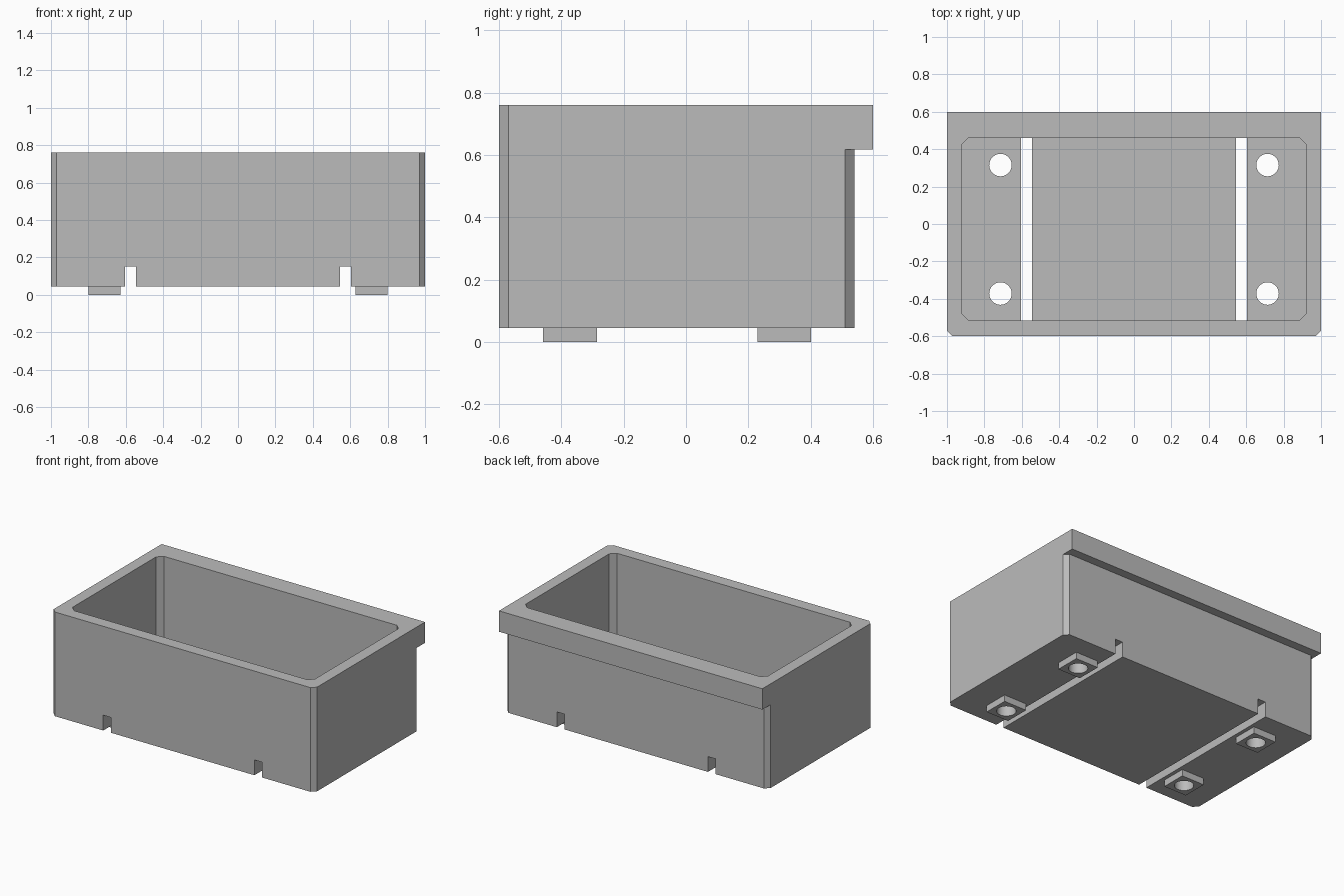
import bpy
import bmesh
import math

cube = bpy.data.objects.get("Cube")
if cube:
    bpy.data.objects.remove(cube, do_unlink=True)

# Single material
GREY = (0.5, 0.5, 0.5, 1.0)
grey = bpy.data.materials.new("plain grey")
grey.use_nodes = True
grey.diffuse_color = GREY
grey.node_tree.nodes["Principled BSDF"].inputs["Base Color"].default_value = GREY


def prism(name, outline, z0, z1):
    """Extrude a counter-clockwise outline from z0 to z1."""
    bm = bmesh.new()
    base = bm.faces.new([bm.verts.new((x, y, z0)) for x, y in outline])
    top = bmesh.ops.extrude_face_region(bm, geom=[base], use_keep_orig=True)["geom"]
    for v in top:
        if isinstance(v, bmesh.types.BMVert):
            v.co.z = z1
    bmesh.ops.recalc_face_normals(bm, faces=bm.faces)
    mesh = bpy.data.meshes.new(name)
    bm.to_mesh(mesh)
    bm.free()
    mesh.materials.append(grey)
    obj = bpy.data.objects.new(name, mesh)
    bpy.context.collection.objects.link(obj)
    return obj


def rect(x0, x1, y0, y1, front=0.0, back=0.0):
    """Rectangle outline with optional corner chamfers at front and back."""
    pts = [(x0 + front, y0), (x1 - front, y0), (x1, y0 + front), (x1, y1 - back),
           (x1 - back, y1), (x0 + back, y1), (x0, y1 - back), (x0, y0 + front)]
    return list(dict.fromkeys(pts))


def circle(cx, cy, r, n=48):
    angles = [math.tau * i / n for i in range(n)]
    return [(cx + r * math.cos(a), cy + r * math.sin(a)) for a in angles]


def cut(obj, cutter):
    """Subtract the cutter, apply the result and discard the cutter."""
    bpy.context.view_layer.objects.active = obj
    mod = obj.modifiers.new("cut", "BOOLEAN")
    mod.operation = "DIFFERENCE"
    mod.solver = "EXACT"
    mod.object = cutter
    bpy.ops.object.modifier_apply(modifier=mod.name)
    bpy.data.objects.remove(cutter, do_unlink=True)


BOTTOM, FLOOR, LIP, TOP = 0.045, 0.13, 0.617, 0.76

# Box body with its overhanging rear lip
body = prism("box_body", rect(-1, 1, -0.6, 0.6, front=0.03), BOTTOM, TOP)
under_lip = [(-1.1, 0.7), (-1.1, 0.41), (-0.97, 0.54),
             (0.97, 0.54), (1.1, 0.41), (1.1, 0.7)]
cut(body, prism("lip_cutter", under_lip, -0.1, LIP))

# Open interior
cut(body, prism("cavity_cutter",
                rect(-0.92, 0.92, -0.515, 0.46, 0.035, 0.035), FLOOR, 1))

# Two full-length slots through the floor
for s in (-1, 1):
    x0, x1 = sorted((s * 0.545, s * 0.603))
    cut(body, prism("slot_cutter", rect(x0, x1, -0.8, 0.8), -0.1, 0.15))

# Square feet set through the floor, each with a round hole
for side, s in (("right", -1), ("left", 1)):
    for end, cy in (("front", -0.372), ("back", 0.315)):
        cx, h = s * 0.714, 0.086
        square = rect(cx - h, cx + h, cy - h, cy + h)
        cut(body, prism("foot_cutter", square, -0.1, 0.3))
        foot = prism(f"{end}_{side}_foot", square, 0, FLOOR)
        cut(foot, prism("hole_cutter", circle(cx, cy, 0.06), -0.1, 0.3))
        bpy.ops.object.select_all(action="DESELECT")
        foot.select_set(True)
        bpy.context.view_layer.objects.active = foot
        bpy.ops.object.shade_smooth_by_angle(angle=math.radians(30))
